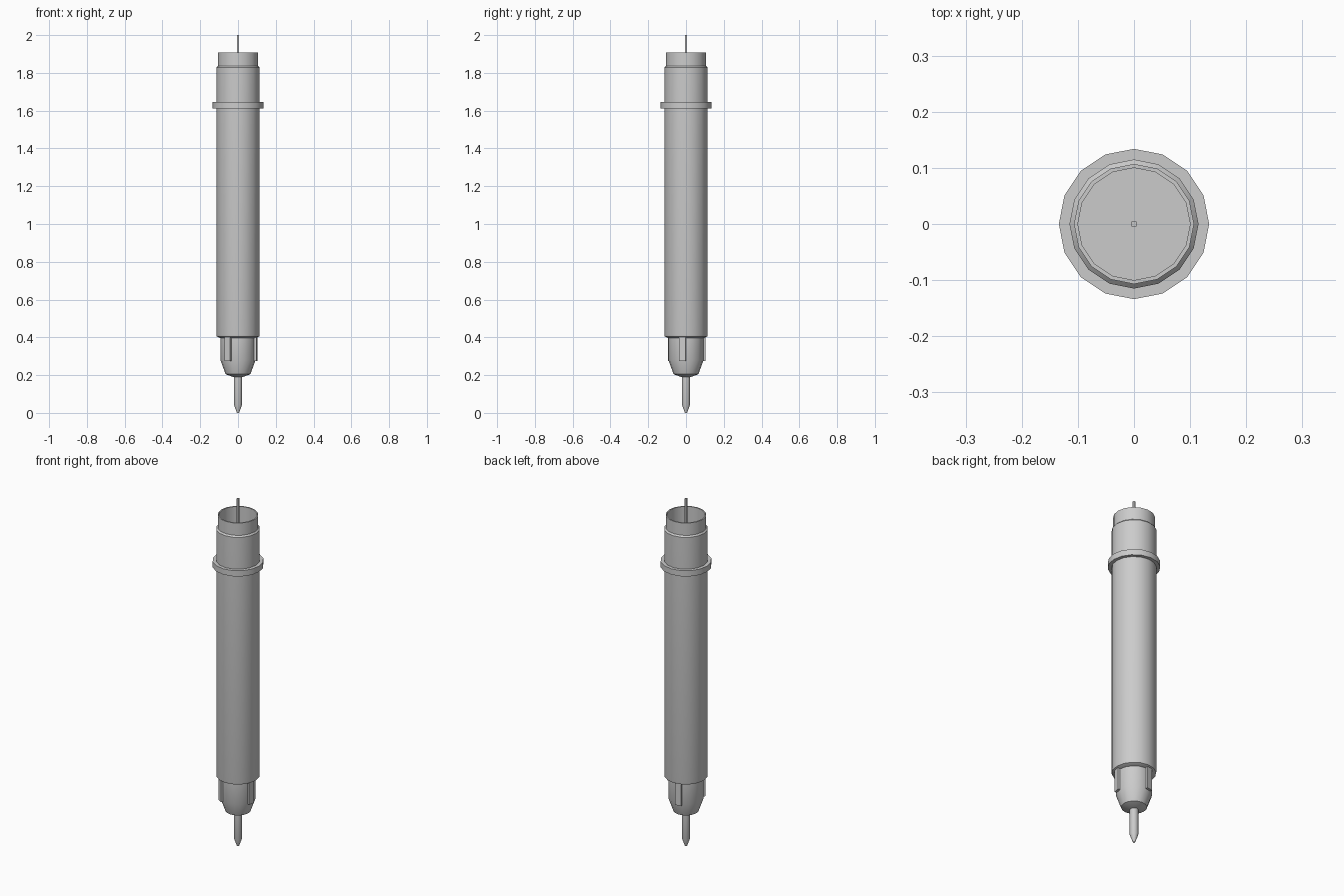
import bpy
import bmesh
from math import cos, sin, pi, radians
from mathutils import Matrix

if "Cube" in bpy.data.objects:
    bpy.data.objects.remove(bpy.data.objects["Cube"])

SIDES = 16


def finish(bm, name):
    bmesh.ops.recalc_face_normals(bm, faces=bm.faces)
    mesh = bpy.data.meshes.new(name)
    bm.to_mesh(mesh)
    bm.free()
    obj = bpy.data.objects.new(name, mesh)
    bpy.context.collection.objects.link(obj)
    bpy.ops.object.select_all(action='DESELECT')
    obj.select_set(True)
    bpy.context.view_layer.objects.active = obj
    bpy.ops.object.shade_smooth_by_angle(angle=radians(30))
    return obj


def lathe(name, profile, sides=SIDES, start=0.0, closed=False):
    """Turn a (radius, z) profile around z; cap the ends or close the loop."""
    bm = bmesh.new()
    rings = []
    for r, z in profile:
        angles = [start + 2 * pi * i / sides for i in range(sides)]
        rings.append([bm.verts.new((r * cos(a), r * sin(a), z)) for a in angles])
    pairs = list(zip(rings, rings[1:]))
    if closed:
        pairs.append((rings[-1], rings[0]))
    else:
        bm.faces.new(rings[0])
        bm.faces.new(rings[-1])
    for low, high in pairs:
        for i in range(sides):
            j = (i + 1) % sides
            bm.faces.new((low[i], low[j], high[j], high[i]))
    return finish(bm, name)


# Hollow-topped barrel with a stepped neck
lathe("barrel", [(0.092, 0.395), (0.113, 0.405), (0.115, 0.415), (0.115, 1.828),
                 (0.107, 1.836), (0.107, 1.907), (0.1, 1.907), (0.1, 1.75)])

# Collar around the barrel
lathe("collar", [(0.112, 1.612), (0.134, 1.612), (0.134, 1.645), (0.112, 1.645)],
      closed=True)

# Tapered nose
lathe("nose", [(0.025, 0.19), (0.066, 0.205), (0.093, 0.28), (0.093, 0.4)])

# Pointed writing tip
lathe("tip", [(0.006, 0.0), (0.022, 0.045), (0.022, 0.195)])

# Thin square rod standing in the open top
lathe("rod", [(0.0068, 1.74), (0.0068, 2.0)], sides=4, start=pi / 4)

# Three grip ribs, each on one facet of the nose
for n, angle in enumerate((-11.25, 101.25, -123.75), 1):
    bm = bmesh.new()
    bmesh.ops.create_cube(bm, size=1, matrix=(
        Matrix.Rotation(radians(angle), 4, 'Z')
        @ Matrix.Translation((0.0925, 0, 0.341))
        @ Matrix.Diagonal((0.021, 0.036, 0.13, 1))))
    finish(bm, f"grip_rib_{n}")
